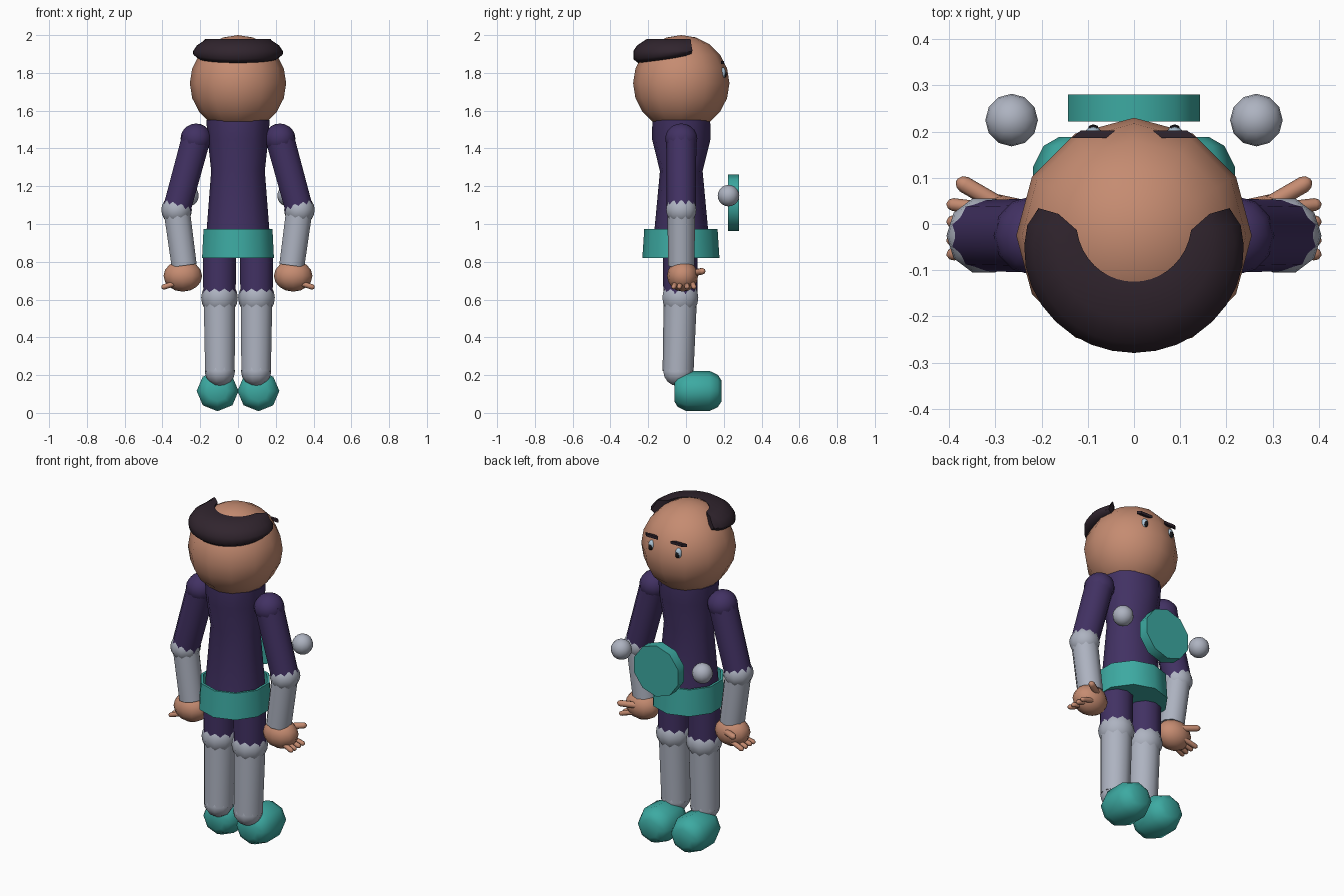
import bpy, bmesh, math
from mathutils import Vector, Matrix

if "Cube" in bpy.data.objects:
    bpy.data.objects.remove(bpy.data.objects["Cube"])

def mat(name, r, g, b):
    m = bpy.data.materials.new(name)
    m.diffuse_color = (r, g, b, 1)
    m.use_nodes = True
    m.node_tree.nodes["Principled BSDF"].inputs["Base Color"].default_value = m.diffuse_color
    return m

SKIN = mat("skin", 0.56, 0.26, 0.165)
PURPLE = mat("purple_cloth", 0.054, 0.031, 0.125)
TEAL = mat("teal", 0.046, 0.40, 0.36)
GREY = mat("pale_grey", 0.42, 0.45, 0.53)
HAIR = mat("dark_hair", 0.03, 0.018, 0.027)
EYE = mat("eye_pale_blue", 0.42, 0.56, 0.68)
BLACK = mat("pupil_black", 0.008, 0.008, 0.01)
CY = -0.025      # body axis in y

def finish(bm, name, material, angle=50):
    bmesh.ops.recalc_face_normals(bm, faces=bm.faces)
    me = bpy.data.meshes.new(name)
    bm.to_mesh(me)
    bm.free()
    me.materials.append(material)
    ob = bpy.data.objects.new(name, me)
    bpy.context.collection.objects.link(ob)
    bpy.ops.object.select_all(action='DESELECT')
    ob.select_set(True)
    bpy.context.view_layer.objects.active = ob
    bpy.ops.object.shade_smooth_by_angle(angle=math.radians(angle))
    return ob

def skin_rings(bm, rings, caps=(True, True)):
    """Bridge equal closed rings of points with quads."""
    rows = [[bm.verts.new(p) for p in r] for r in rings]
    n = len(rows[0])
    for a, b in zip(rows, rows[1:]):
        for i in range(n):
            bm.faces.new((a[i], a[(i + 1) % n], b[(i + 1) % n], b[i]))
    if caps[0]:
        bm.faces.new(rows[0])
    if caps[1]:
        bm.faces.new(rows[-1])

def lathe(name, material, centre, axis, profile, n=10, angle=50):
    """Profile of (distance along axis, radius, second radius)."""
    d = Vector(axis).normalized()
    ref = Vector((0, 0, 1)) if abs(d.y) > 0.9 else Vector((0, 1, 0))
    u = (ref - d * ref.dot(d)).normalized()
    v = d.cross(u)
    bm = bmesh.new()
    skin_rings(bm, [[Vector(centre) + d * t + u * ru * math.cos(2 * math.pi * i / n)
                     + v * rv * math.sin(2 * math.pi * i / n) for i in range(n)]
                    for t, ru, rv in profile])
    return finish(bm, name, material, angle)

def limb(name, material, a, b, ra, rb, n=10):
    d = Vector(b) - Vector(a)
    return lathe(name, material, a, d, [(0, ra, ra), (d.length, rb, rb)], n)

def ball(name, material, centre, size, n=10, rings=8, spin=0.0):
    bm = bmesh.new()
    bmesh.ops.create_uvsphere(bm, u_segments=n, v_segments=rings, radius=1)
    m = (Matrix.Translation(centre) @ Matrix.Diagonal((*size, 1))
         @ Matrix.Rotation(spin, 4, 'Z'))
    bmesh.ops.transform(bm, matrix=m, verts=bm.verts)
    return finish(bm, name, material, 80)

# Head
ball("head", SKIN, (0, CY, 1.745), (0.255, 0.255, 0.255), 12, 10)

# Horseshoe of hair around the back of the head
bm = bmesh.new()
sections = []
for i in range(21):
    s = -1 + i / 10
    t = abs(s)
    a = math.radians(-90 + s * 106)
    rin = 0.10 + 0.03 * t ** 2
    rout = 0.254 - 0.03 * t ** 3
    low = 1.853 + 0.045 * t ** 2
    if t > 0.95:
        rin, rout = 0.17, 0.215
    sec = [(rin, 1.90), (rin, 1.977), (rout - 0.07 if t < 0.95 else 0.18, 1.979),
           (rout - 0.02, 1.945), (rout, 1.915), (rout, low + 0.02), (rout - 0.025, low)]
    sections.append([(r * math.cos(a), CY + r * math.sin(a), z) for r, z in sec])
skin_rings(bm, sections)
finish(bm, "hair", HAIR, 60)

# Torso
lathe("torso", PURPLE, (0, CY, 0), (0, 0, 1),
      [(0.86, 0.145, 0.17), (0.97, 0.142, 0.166), (1.28, 0.113, 0.142),
       (1.45, 0.155, 0.160), (1.55, 0.153, 0.168)], 12)

# Belt, open at the top
lathe("belt", TEAL, (0, CY - 0.002, 0), (0, 0, 1),
      [(0.82, 0.204, 0.2), (0.973, 0.194, 0.192), (0.973, 0.18, 0.178),
       (0.86, 0.18, 0.178)], 10, 40)

# Chest disc floating in front of the body
lathe("disc", TEAL, (0, 0.222, 1.112), (0, 1, 0), [(0, 0.15, 0.15), (0.058, 0.15, 0.15)], 10, 40)

for side, s in (("left", -1), ("right", 1)):
    def P(x, y, z):
        return (s * x, y, z)

    # Face
    ball(side + "_eye", EYE, P(0.088, 0.193, 1.80), (0.02, 0.018, 0.03), 10, 8)
    ball(side + "_pupil", BLACK, P(0.088, 0.204, 1.793), (0.013, 0.012, 0.018), 8, 6)
    bm = bmesh.new()
    bmesh.ops.create_cube(bm, size=1)
    for v in bm.verts:       # brow skewed to follow the face
        v.co = Vector(P(0.088 + v.co.x * 0.075 - v.co.y * 0.02,
                        0.194 + v.co.y * 0.016, 1.855 + v.co.z * 0.016))
    finish(bm, side + "_eyebrow", HAIR, 30)

    # Arm
    shoulder, elbow, wrist = P(0.222, CY, 1.452), P(0.325, CY, 1.075), P(0.285, CY, 0.78)
    ball(side + "_shoulder", PURPLE, shoulder, (0.082, 0.085, 0.08), 12, 10)
    limb(side + "_upper_arm", PURPLE, shoulder, elbow, 0.08, 0.077)
    ball(side + "_elbow", GREY, elbow, (0.081, 0.084, 0.081), 10, 10, math.radians(18))
    limb(side + "_forearm", GREY, elbow, wrist, 0.073, 0.070)

    # Hand with four fingers and a thumb
    ball(side + "_hand", SKIN, P(0.292, -0.018, 0.725), (0.102, 0.082, 0.083), 12, 8)
    digits = [((0.32, y * 0.8, 0.69), (0.392, y, 0.667)) for y in (-0.065, -0.035, 0.005, 0.042)]
    digits.append(((0.28, 0.035, 0.74), (0.368, 0.086, 0.75)))
    for i, (a, b) in enumerate(digits):
        r = 0.018 if i == 4 else 0.014
        label = side + ("_thumb" if i == 4 else "_finger_%d" % (i + 1))
        d = Vector(P(*b)) - Vector(P(*a))
        L = d.length
        lathe(label, SKIN, P(*a), d, [(0, r, r), (L, r, r), (L + r * 0.65, r * 0.75, r * 0.75),
                                      (L + r, r * 0.2, r * 0.2)], 8, 80)

    # Leg
    hip, knee, ankle = P(0.098, -0.03, 0.88), P(0.098, -0.03, 0.61), P(0.096, -0.042, 0.22)
    limb(side + "_thigh", PURPLE, hip, knee, 0.092, 0.09)
    ball(side + "_knee", GREY, knee, (0.097, 0.1, 0.1), 10, 10, math.radians(18))
    limb(side + "_shin", GREY, knee, ankle, 0.088, 0.082)
    ball(side + "_ankle", GREY, ankle, (0.08, 0.082, 0.078), 10, 8, math.radians(18))

    # Foot
    lathe(side + "_shoe", TEAL, P(0.108, 0.063, 0.116), (0, 1, 0),
          [(-0.125, 0.055, 0.055), (-0.106, 0.085, 0.088), (-0.06, 0.107, 0.111),
           (0.06, 0.107, 0.111), (0.106, 0.085, 0.088), (0.125, 0.055, 0.055)], 8, 60)

    # Floating ball beside the disc
    ball(side + "_floating_ball", GREY, P(0.265, 0.225, 1.15), (0.057, 0.057, 0.057), 12, 10)
